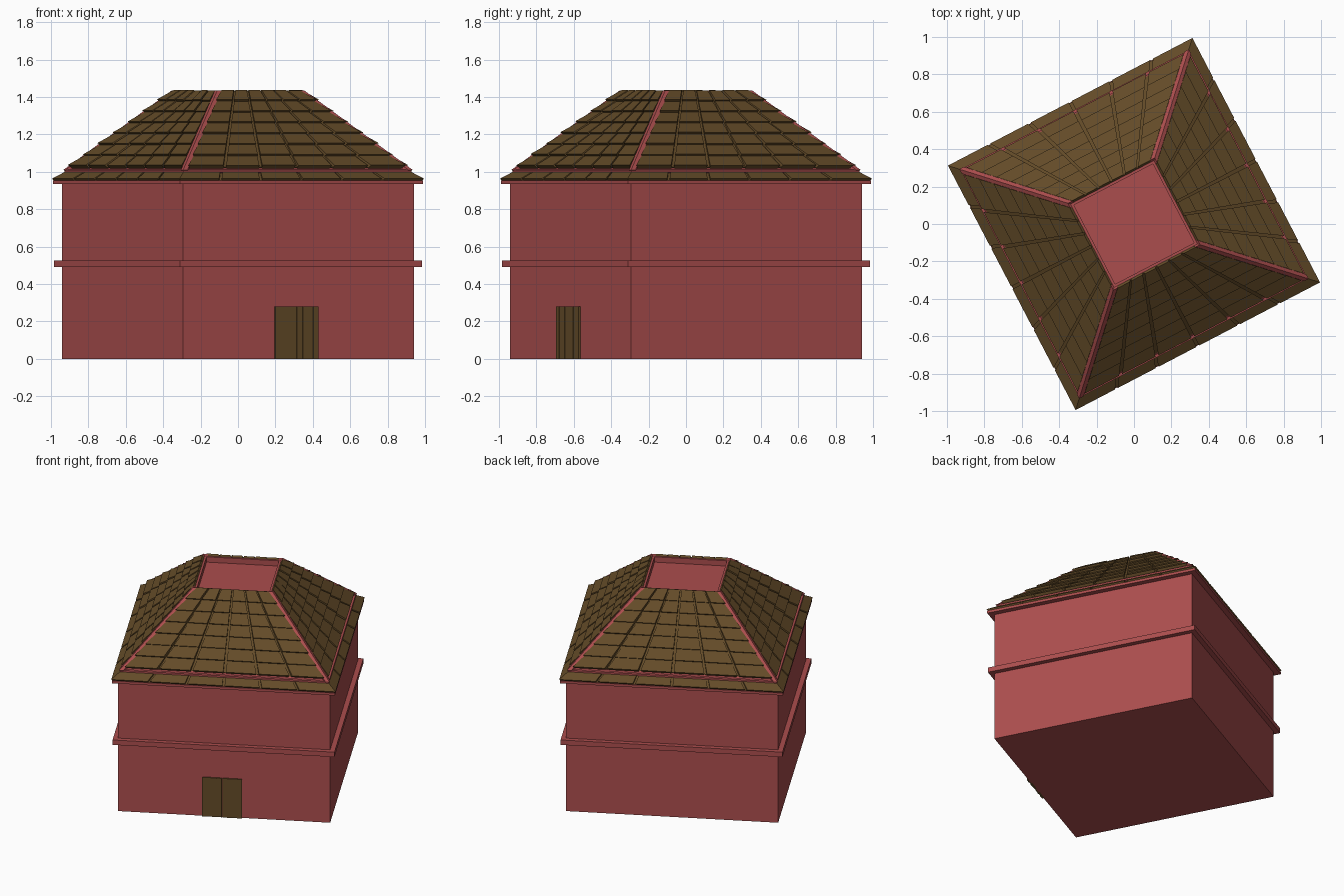
import bpy, bmesh, math, random
from mathutils import Matrix, Vector

if "Cube" in bpy.data.objects:
    bpy.data.objects.remove(bpy.data.objects["Cube"])

random.seed(4)
TURN = math.radians(27.57)          # the whole building is turned on its plot


def material(name, rgb):
    m = bpy.data.materials.new(name)
    m.diffuse_color = (*rgb, 1)
    m.use_nodes = True
    m.node_tree.nodes["Principled BSDF"].inputs["Base Color"].default_value = m.diffuse_color
    return m


RED = material("red_plaster", (0.41, 0.075, 0.075))
BROWN = material("brown_wood", (0.125, 0.07, 0.021))


def finish(name, bm, mat):
    bmesh.ops.recalc_face_normals(bm, faces=bm.faces)
    bm.transform(Matrix.Rotation(TURN, 4, 'Z'))
    me = bpy.data.meshes.new(name)
    bm.to_mesh(me)
    bm.free()
    me.materials.append(mat)
    ob = bpy.data.objects.new(name, me)
    bpy.context.collection.objects.link(ob)
    return ob


def square_rings(name, profile, mat):
    """Solid made of stacked square rings: (half width, z), capped at both ends."""
    bm = bmesh.new()
    rings = [[bm.verts.new((sx * d, sy * d, z))
              for sx, sy in ((-1, -1), (1, -1), (1, 1), (-1, 1))] for d, z in profile]
    for a, b in zip(rings, rings[1:]):
        for i in range(4):
            j = (i + 1) % 4
            bm.faces.new((a[i], a[j], b[j], b[i]))
    bm.faces.new(rings[0])
    bm.faces.new(rings[-1])
    return finish(name, bm, mat)


def hexa(bm, pts):
    """Six-sided block from four bottom and four top points."""
    v = [bm.verts.new(p) for p in pts]
    for f in ((0, 1, 2, 3), (4, 5, 6, 7), (0, 1, 5, 4), (1, 2, 6, 5), (2, 3, 7, 6), (3, 0, 4, 7)):
        bm.faces.new([v[i] for i in f])


def slope_point(side, lower, upper, t, h, u_of_d):
    """Point on a roof side: t up the slope, h above it, u along it as a rule of depth d."""
    dd, dz = lower[0] - upper[0], upper[1] - lower[1]
    n = math.hypot(dd, dz)
    d = lower[0] - dd * t + h * dz / n
    z = lower[1] + dz * t + h * dd / n
    return Matrix.Rotation(side * math.pi / 2, 3, 'Z') @ Vector((u_of_d(d), -d, z))


def slab(bm, side, lower, upper, t0, t1, u0, u1, h0, h1, base=0.0):
    pts = []
    for hb, ht in ((base, base), (h0, h1)):
        for t, h, u in ((t0, hb, u0), (t0, hb, u1), (t1, ht, u1), (t1, ht, u0)):
            pts.append(slope_point(side, lower, upper, t, h, u))
    hexa(bm, pts)


def column(k, count, margin, gap):
    """Left and right edge rules of roof column k."""
    def edge(f, s):
        return lambda d: f * (d - margin) + s
    return (edge(2 * k / count - 1, gap if k else 0),
            edge(2 * (k + 1) / count - 1, -gap if k < count - 1 else 0))


# walls, belt course and cornice
square_rings("walls", [(0.697, 0), (0.697, 0.94)], RED)
square_rings("belt_course", [(0.73, 0.49), (0.73, 0.525)], RED)
square_rings("cornice", [(0.733, 0.934), (0.733, 0.952)], RED)

# roof core with a shallow open well at the top
LOW, HIGH = (0.682, 1.0), (0.252, 1.425)
square_rings("roof_core", [(0.715, 0.952), (0.67, 0.99), (0.688, 0.998), (0.688, 1.01),
                           (0.673, 1.012), HIGH, (0.238, 1.425), (0.238, 1.387)], RED)

# eave tiles, six a side, over a thin board
EL, EH = (0.728, 0.951), (0.67, 0.996)
bm = bmesh.new()
for side in range(4):
    slab(bm, side, EL, EH, 0, 1, lambda d: -d, lambda d: d, 0.004, 0.004, -0.002)
    for k in range(6):
        u0, u1 = column(k, 6, 0.0, 0.008)
        slab(bm, side, EL, EH, 0, 1, u0, u1, 0.015, 0.012)
finish("eave_tiles", bm, BROWN)

# roof tiles: seven overlapping rows of six on each side, over a board
ROWS, COLS = 7, 6
bm = bmesh.new()
for side in range(4):
    slab(bm, side, LOW, HIGH, 0.045, 1, lambda d: -(d - 0.022), lambda d: d - 0.022, 0.007, 0.007, 0.001)
    for r in range(ROWS):
        t0 = 0.04 + 0.96 * r / ROWS
        t1 = 0.04 + 0.96 * (r + 1) / ROWS
        for k in range(COLS):
            u0, u1 = column(k, COLS, 0.027, 0.009 - 0.004 * r / ROWS)
            lift = random.uniform(-0.002, 0.002)
            slab(bm, side, LOW, HIGH, t0, t1, u0, u1, 0.026 + lift, 0.015 + lift)
finish("roof_tiles", bm, BROWN)

# hip beams along the four roof corners
bm = bmesh.new()
for side in range(4):
    for s in (-1, 1):
        slab(bm, side, LOW, HIGH, 0, 1, lambda d: s * (d - 0.026), lambda d: s * d, 0.014, 0.014, -0.005)
finish("hip_beams", bm, RED)

# double door of planks on the front wall
for name, s in (("door_left", -1), ("door_right", 1)):
    bm = bmesh.new()
    for p in range(4):
        x0 = -0.013 + s * 0.002 + s * p * 0.032
        x1 = x0 + s * 0.032
        y = -0.705 - 0.003 * (p % 2)
        hexa(bm, [(x0, -0.69, 0), (x1, -0.69, 0), (x1, y, 0), (x0, y, 0),
                  (x0, -0.69, 0.28), (x1, -0.69, 0.28), (x1, y, 0.28), (x0, y, 0.28)])
    finish(name, bm, BROWN)
